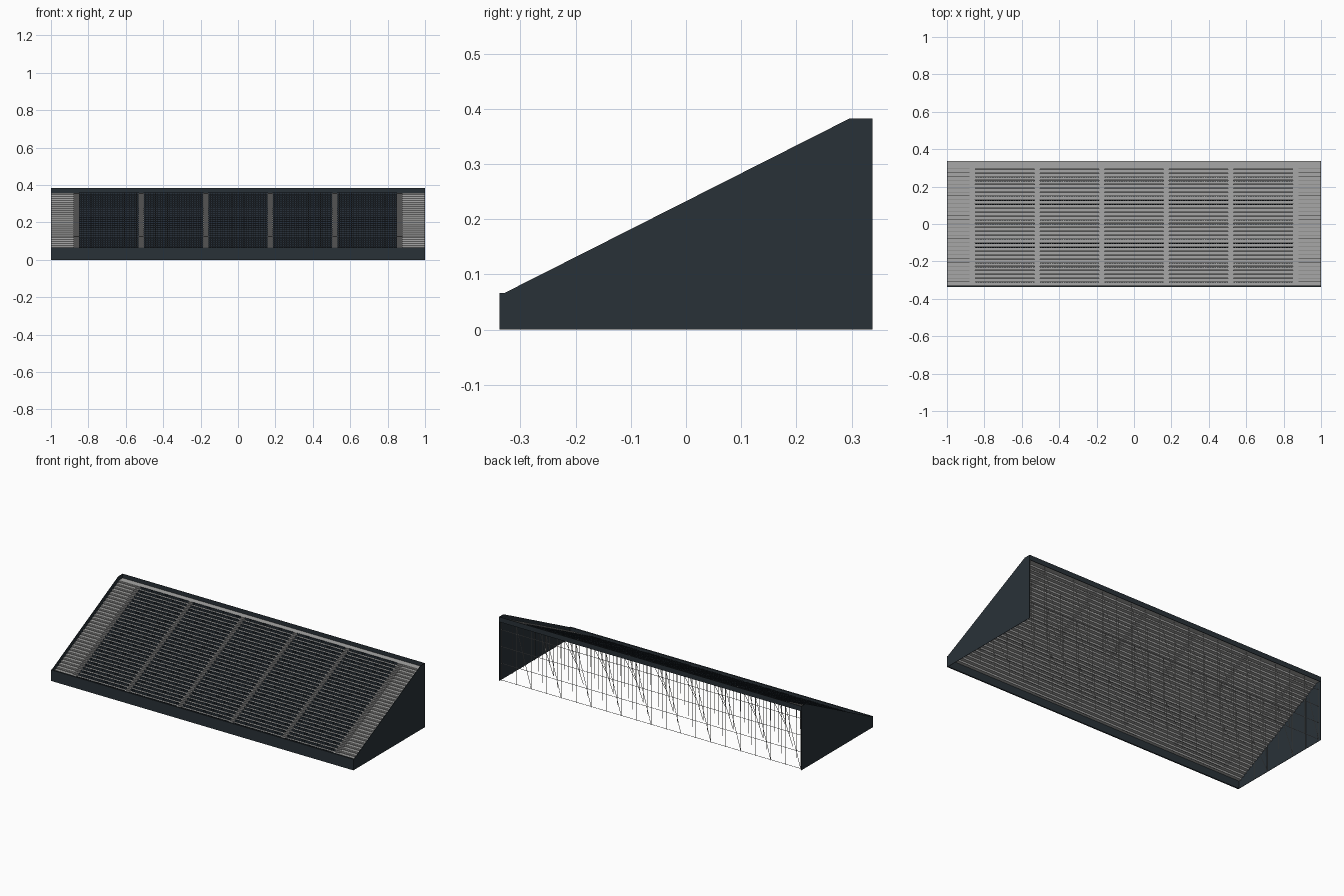
import bpy, bmesh
from mathutils import Vector

cube = bpy.data.objects.get("Cube")
if cube:
    bpy.data.objects.remove(cube, do_unlink=True)

ROWS = 30
DEPTH, RISE = 0.0209, 0.01045
Y0, Z0 = -0.33, 0.045          # front edge and height of the lowest tread
BACK = 0.338
BLOCKS = [-0.69, -0.345, 0, 0.345, 0.69]
AISLES = [-0.865, -0.5175, -0.1725, 0.1725, 0.5175, 0.865]


def material(name, color):
    m = bpy.data.materials.new(name)
    m.use_nodes = True
    m.diffuse_color = (*color, 1)
    m.node_tree.nodes["Principled BSDF"].inputs["Base Color"].default_value = (*color, 1)
    return m


SLATE = material("slate cladding", (0.022, 0.031, 0.039))
CONCRETE = material("concrete", (0.39, 0.39, 0.385))
STAIR = material("dark concrete", (0.23, 0.23, 0.23))
NAVY = material("navy seat", (0.02, 0.03, 0.041))
BLACK = material("black frame", (0.008, 0.009, 0.011))
STEEL = material("scaffold steel", (0.45, 0.45, 0.44))


def finish(name, bm, *mats):
    mesh = bpy.data.meshes.new(name)
    bm.to_mesh(mesh)
    bm.free()
    for m in mats:
        mesh.materials.append(m)
    ob = bpy.data.objects.new(name, mesh)
    bpy.context.collection.objects.link(ob)
    return ob


def add_box(bm, lo, hi):
    lo, hi = Vector(lo), Vector(hi)
    verts = bmesh.ops.create_cube(bm, size=1)["verts"]
    for v in verts:
        v.co = (lo + hi) / 2 + v.co * (hi - lo)


def box(name, lo, hi, *mats):
    bm = bmesh.new()
    add_box(bm, lo, hi)
    return finish(name, bm, *mats)


def repeat(ob, count, offset):
    mod = ob.modifiers.new("repeat", "ARRAY")
    mod.count = count
    mod.use_relative_offset = False
    mod.use_constant_offset = True
    mod.constant_offset_displace = offset


def repeat_rows(ob):
    repeat(ob, ROWS, (0, DEPTH, RISE))


def extrude_x(bm, face, width):
    new = bmesh.ops.extrude_face_region(bm, geom=[face])["geom"]
    bmesh.ops.translate(bm, vec=(width, 0, 0),
                        verts=[g for g in new if isinstance(g, bmesh.types.BMVert)])
    bmesh.ops.recalc_face_normals(bm, faces=bm.faces)


# Side walls: sloped cladding panels
PROFILE = [(-BACK, 0), (BACK, 0), (BACK, 0.383), (0.297, 0.383), (Y0, 0.066), (-BACK, 0.066)]
for name, x in (("left_wall", 0.998), ("right_wall", -1)):
    bm = bmesh.new()
    extrude_x(bm, bm.faces.new([bm.verts.new((x, y, z)) for y, z in PROFILE]), 0.002)
    finish(name, bm, SLATE)

# Front wall and rear parapet
box("front_wall", (-0.998, -BACK, 0), (0.998, Y0, 0.066), SLATE)
box("rear_parapet", (-0.998, BACK - 0.002, 0.353), (0.998, BACK, 0.383), SLATE)

# Stepped terrace sheet ending in the rear walkway
bm = bmesh.new()
points = []
for i in range(ROWS + 1):
    y, z = Y0 + i * DEPTH, Z0 + i * RISE
    points += [(y, z - RISE), (y, z)]
points.append((BACK - 0.002, Z0 + ROWS * RISE))
pairs = [[bm.verts.new((x, y, z)) for x in (-0.998, 0.998)] for y, z in points]
for (a, b), (c, d) in zip(pairs, pairs[1:]):
    bm.faces.new((a, b, d, c))
finish("terrace_steps", bm, CONCRETE)

# Aisle stairs: an intermediate step on every row, with darker fronts
for n, x in enumerate(AISLES):
    half = 0.015
    y, z = Y0 + DEPTH, Z0
    bm = bmesh.new()
    add_box(bm, (x - half, y - DEPTH * 0.5, z), (x + half, y, z + RISE * 0.5))
    add_box(bm, (x - half, y - 0.001, z + RISE * 0.5), (x + half, y, z + RISE))
    bm.normal_update()
    for f in bm.faces:
        f.material_index = 0 if f.normal.z > 0.5 else 1
    repeat_rows(finish(f"aisle_stair_{n + 1}", bm, CONCRETE, STAIR))

# End bays: low dark kerb at the foot of each riser
for side, x in (("left", 0.939), ("right", -0.939)):
    y = Y0 + DEPTH
    repeat_rows(box(f"{side}_bay_kerb", (x - 0.059, y - 0.002, Z0),
                    (x + 0.059, y, Z0 + 0.004), STAIR))

# Seat blocks: a black backing bar and a run of taller navy seats on each row
SEATS = 25
PITCH = 0.32 / SEATS
for n, x in enumerate(BLOCKS):
    left, y = x - 0.16, Y0 + DEPTH - 0.005
    bar = box(f"seat_frame_{n + 1}", (left, y, Z0), (left + 0.32, y + 0.0024, Z0 + 0.0115), BLACK)
    repeat_rows(bar)
    seat = box(f"seats_{n + 1}", (left + 0.0015, y - 0.001, Z0 + 0.001),
               (left + PITCH - 0.0015, y, Z0 + 0.0155), NAVY)
    repeat(seat, SEATS, (PITCH, 0, 0))
    repeat_rows(seat)


# Scaffold under the terrace
def add_bar(bm, a, b, t=0.0018):
    a, b = Vector(a), Vector(b)
    turn = (b - a).to_track_quat("Z", "Y")
    for v in bmesh.ops.create_cube(bm, size=1)["verts"]:
        v.co = (a + b) / 2 + turn @ Vector((v.co.x * t, v.co.y * t, v.co.z * (b - a).length))


def underside(y):
    return Z0 + (min(y, 0.297) - Y0) * RISE / DEPTH - RISE


bm = bmesh.new()
BAYS = 20
xs = [-0.99 + i * 1.98 / BAYS for i in range(BAYS + 1)]
ys = [0.33 - i * 0.105 for i in range(6)]
for j, y in enumerate(ys):
    top = underside(y)
    for x in xs:
        add_bar(bm, (x, y, 0.001), (x, y, top))
    if j % 2 == 0:
        for a, b in zip(xs[::2], xs[1::2]):
            add_bar(bm, (b, y, top), (a, y, 0.002))
# Long ledgers tie the rear frames together
for level in range(4):
    z = 0.005 + level * 0.1
    add_bar(bm, (xs[0], ys[0], z), (xs[-1], ys[0], z))
finish("scaffold", bm, STEEL)
